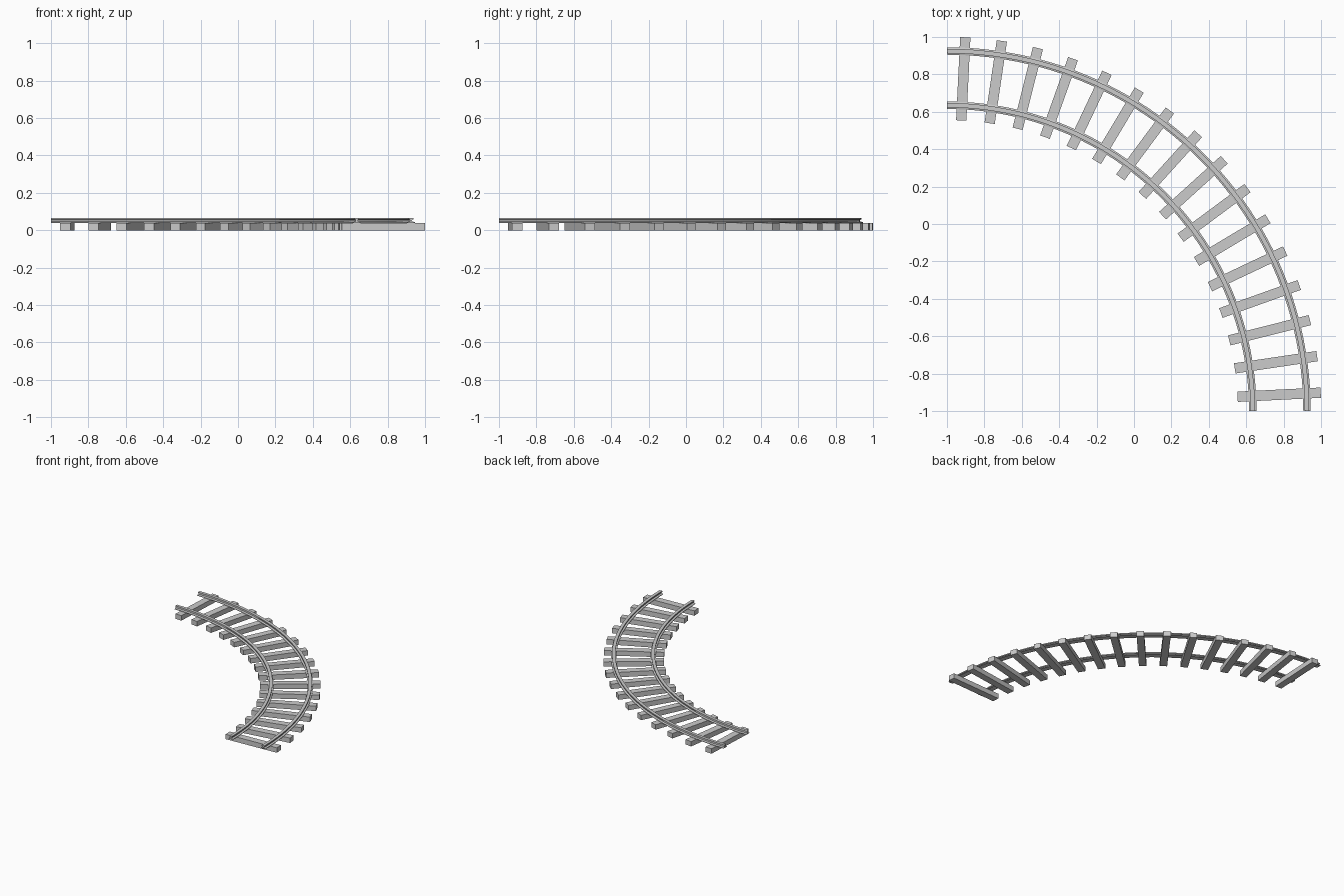
import bpy, bmesh, math
from mathutils import Matrix

if "Cube" in bpy.data.objects:
    bpy.data.objects.remove(bpy.data.objects["Cube"])

CENTRE = (-1.0, -1.0)   # centre of the quarter-circle bend
TIES = 16
SEGMENTS = 48

grey = bpy.data.materials.new("light grey")
grey.diffuse_color = (0.6, 0.6, 0.6, 1)
grey.use_nodes = True
grey.node_tree.nodes["Principled BSDF"].inputs["Base Color"].default_value = grey.diffuse_color


def finish(name, bm):
    bmesh.ops.recalc_face_normals(bm, faces=bm.faces[:])
    mesh = bpy.data.meshes.new(name)
    bm.to_mesh(mesh)
    bm.free()
    mesh.materials.append(grey)
    obj = bpy.data.objects.new(name, mesh)
    bpy.context.collection.objects.link(obj)
    return obj


# Rail cross-section: wide foot, thin web, narrower head (offset, height)
half = [(0.020, 0.040), (0.020, 0.044), (0.006, 0.048),
        (0.006, 0.056), (0.012, 0.058), (0.012, 0.066)]
profile = half + [(-x, z) for x, z in reversed(half)]


def rail(name, radius):
    bm = bmesh.new()
    rings = []
    for i in range(SEGMENTS + 1):
        a = math.pi / 2 * i / SEGMENTS
        rings.append([bm.verts.new((CENTRE[0] + (radius + o) * math.cos(a),
                                    CENTRE[1] + (radius + o) * math.sin(a), z))
                      for o, z in profile])
    n = len(profile)
    for r0, r1 in zip(rings, rings[1:]):
        for j in range(n):
            k = (j + 1) % n
            bm.faces.new((r0[j], r0[k], r1[k], r1[j]))
    bm.faces.new(rings[0])
    bm.faces.new(rings[-1])
    obj = finish(name, bm)
    bpy.ops.object.select_all(action='DESELECT')
    obj.select_set(True)
    bpy.context.view_layer.objects.active = obj
    bpy.ops.object.shade_smooth_by_angle(angle=math.radians(20))


rail("inner_rail", 1.635)
rail("outer_rail", 1.925)

# Cross ties fanned evenly around the bend
for i in range(TIES):
    a = math.pi / 2 * (i + 0.5) / TIES
    bm = bmesh.new()
    matrix = (Matrix.Translation((*CENTRE, 0)) @ Matrix.Rotation(a, 4, 'Z')
              @ Matrix.Translation((1.778, 0, 0.02))
              @ Matrix.Diagonal((0.445, 0.055, 0.04, 1)))
    bmesh.ops.create_cube(bm, size=1, matrix=matrix)
    finish(f"tie_{i + 1}", bm)
